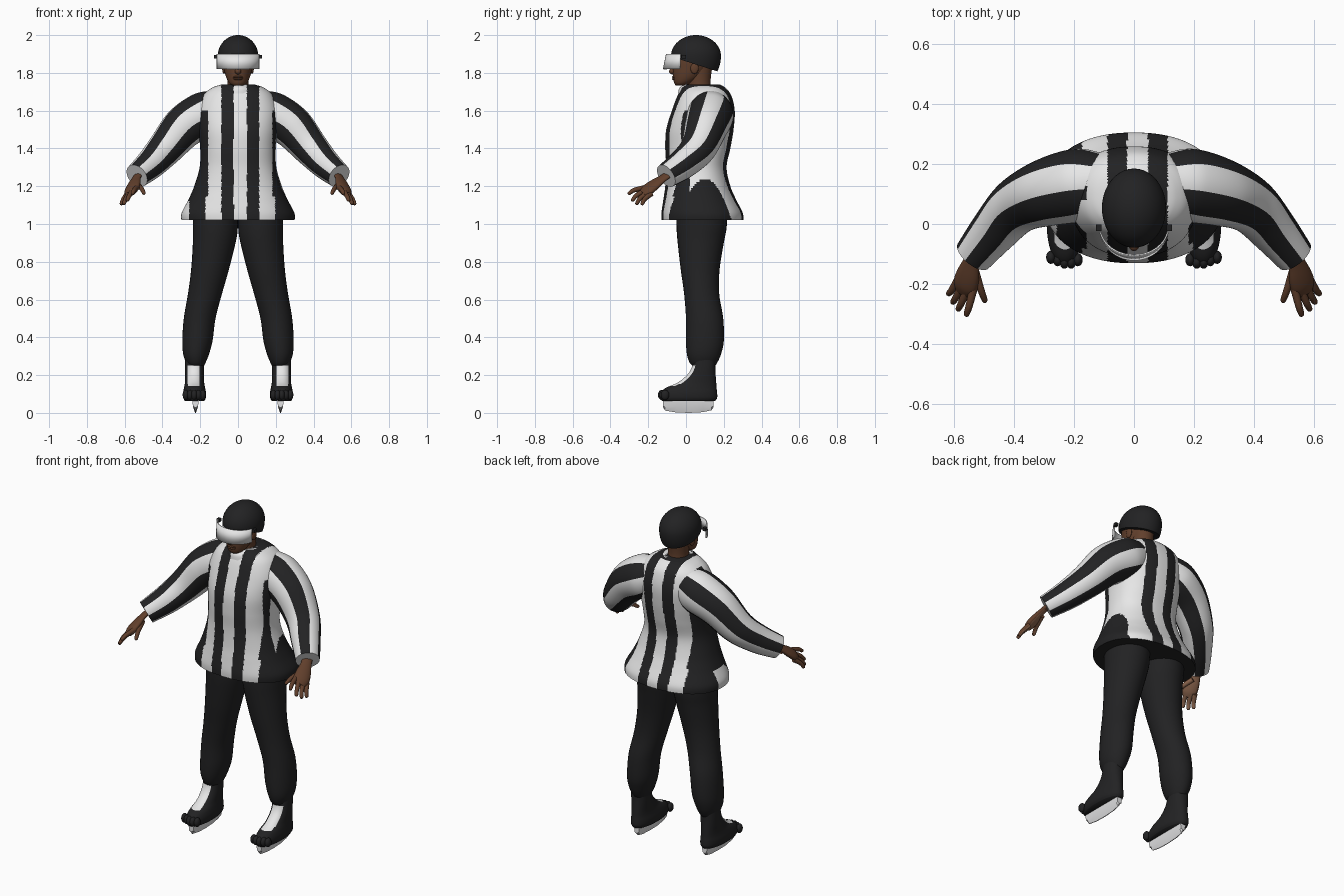
import bpy, bmesh, math
from mathutils import Vector

if "Cube" in bpy.data.objects:
    bpy.data.objects.remove(bpy.data.objects["Cube"])


def material(name, rgb, rough=0.7):
    m = bpy.data.materials.new(name)
    m.use_nodes = True
    m.diffuse_color = (*rgb, 1)
    node = m.node_tree.nodes["Principled BSDF"]
    node.inputs["Base Color"].default_value = (*rgb, 1)
    node.inputs["Roughness"].default_value = rough
    return m


BLACK = material("black cloth", (0.016, 0.016, 0.017))
WHITE = material("white cloth", (0.8, 0.8, 0.8))
SKIN = material("brown skin", (0.12, 0.05, 0.025))
PALM = material("light palm skin", (0.26, 0.13, 0.075))
STEEL = material("pale skate steel", (0.85, 0.85, 0.86))


def finish(name, bm, mats, smooth=40):
    bmesh.ops.recalc_face_normals(bm, faces=bm.faces)
    mesh = bpy.data.meshes.new(name)
    bm.to_mesh(mesh)
    bm.free()
    for m in mats:
        mesh.materials.append(m)
    ob = bpy.data.objects.new(name, mesh)
    bpy.context.collection.objects.link(ob)
    bpy.ops.object.select_all(action="DESELECT")
    ob.select_set(True)
    bpy.context.view_layer.objects.active = ob
    bpy.ops.object.shade_smooth_by_angle(angle=math.radians(smooth))
    return ob


def resample(frames, steps):
    """Smooth curve through the frames."""
    out, n = [], len(frames)
    for i in range(n - 1):
        a, b = frames[max(i - 1, 0)], frames[i]
        c, d = frames[i + 1], frames[min(i + 2, n - 1)]
        for k in range(steps):
            t = k / steps
            out.append([q + 0.5 * t * (r - p + t * (2 * p - 5 * q + 4 * r - s + t * (3 * (q - r) + s - p)))
                        for p, q, r, s in zip(a, b, c, d)])
    return out + [frames[-1]]


def skin_frames(name, frames, mats, seg=32, steps=5, power=2.0, side=1, rule=None, cap=0):
    """Loft rings given as centre, first axis, second axis (nine values)."""
    bm, rings = bmesh.new(), []
    for f in resample(frames, steps):
        c, u, v = Vector(f[:3]), Vector(f[3:6]), Vector(f[6:])
        ring = []
        for j in range(seg):
            a = 2 * math.pi * j / seg
            p = [math.copysign(abs(w) ** (2 / power), w) for w in (math.cos(a), math.sin(a))]
            co = c + u * p[0] + v * p[1]
            ring.append(bm.verts.new((co.x * side, co.y, co.z)))
        rings.append(ring)
    for r, q in zip(rings, rings[1:]):
        for j in range(seg):
            k = (j + 1) % seg
            face = bm.faces.new((r[j], r[k], q[k], q[j]))
            if rule:
                face.material_index = int(rule(face.calc_center_median(), 2 * math.pi * (j + 0.5) / seg))
    for end in (rings[0], rings[-1]):
        bm.faces.new(end).material_index = cap
    return finish(name, bm, mats, 60)


def stack(name, rows, mats, cx=0, **kw):
    """Loft level rings: height, centre x offset, half width, front y, back y."""
    frames = [(cx + x, (f + b) / 2, z, hx, 0, 0, 0, (b - f) / 2, 0) for z, x, hx, f, b in rows]
    return skin_frames(name, frames, mats, **kw)


def tube(name, points, mats, up, flat=1.0, **kw):
    """Loft along a path of (x, y, z, radius); up fixes the roll."""
    frames = []
    for i, p in enumerate(points):
        d = Vector(points[min(i + 1, len(points) - 1)][:3]) - Vector(points[max(i - 1, 0)][:3])
        d.normalize()
        v = (Vector(up) - d * d.dot(Vector(up))).normalized()
        frames.append((*p[:3], *(d.cross(v) * p[3]), *(v * p[3] * flat)))
    return skin_frames(name, frames, mats, **kw)


def ball(name, loc, size, mat):
    bm = bmesh.new()
    bmesh.ops.create_uvsphere(bm, u_segments=20, v_segments=12, radius=1)
    for v in bm.verts:
        v.co = Vector(loc) + Vector(a * b for a, b in zip(v.co, size))
    return finish(name, bm, [mat], 60)


# Striped shirt: narrow stripes front and back, uneven patches at the sides
def shirt_black(c, a):
    x = c.x - 0.012
    if abs(x) < 0.15:
        return 0.035 < abs(x) < 0.1
    if abs(x) < (0.185 if c.z < 1.15 else 0.17) or (c.z > 1.6 and c.y < 0.08):
        return False
    if x > 0:
        return c.y < 0.02 or c.z < 1.24 - 11 * (c.y - 0.1) ** 2
    return not (x < -0.27 and c.z < 1.12 and c.y < 0.12)


def sleeve_black(c, a):
    return math.cos(4 * (a - math.radians(38))) > 0


stack("shirt_body", [
    (1.02, 0, 0.30, -0.13, 0.305), (1.06, 0, 0.298, -0.13, 0.30), (1.13, 0, 0.262, -0.12, 0.265),
    (1.2, 0, 0.232, -0.11, 0.235), (1.3, 0, 0.203, -0.105, 0.215), (1.4, 0, 0.20, -0.11, 0.235),
    (1.5, 0, 0.21, -0.105, 0.252), (1.6, 0, 0.215, -0.075, 0.258), (1.68, 0, 0.185, -0.045, 0.24),
    (1.72, 0, 0.14, -0.02, 0.21), (1.738, 0, 0.09, 0.0, 0.18)],
    [WHITE, BLACK], seg=256, steps=8, power=2.25, rule=shirt_black, cap=1)
stack("shirt_collar", [(1.69, 0, 0.115, -0.042, 0.19), (1.72, 0, 0.098, -0.035, 0.175), (1.738, 0, 0.08, -0.01, 0.16)],
      [WHITE, BLACK], seg=128, rule=shirt_black)

# Head, neck and face
stack("neck", [(1.66, 0, 0.062, 0.02, 0.15), (1.74, 0, 0.055, 0.01, 0.13), (1.84, 0, 0.06, 0.0, 0.14)], [SKIN])
stack("head", [
    (1.732, 0, 0.025, -0.052, 0.0), (1.745, 0, 0.045, -0.062, 0.03), (1.775, 0, 0.062, -0.068, 0.08),
    (1.82, 0, 0.074, -0.07, 0.12), (1.88, 0, 0.08, -0.068, 0.14), (1.93, 0, 0.06, -0.04, 0.12)], [SKIN])
ball("nose", (0, -0.072, 1.808), (0.017, 0.018, 0.016), SKIN)
for i, z in enumerate((1.778, 1.768)):
    ball("lip_" + ("upper", "lower")[i], (0, -0.064, z), (0.026, 0.01, 0.006), SKIN)

# Helmet: dome with straight lower sides, trimmed along a sloping rim
bm = bmesh.new()
bmesh.ops.create_uvsphere(bm, u_segments=40, v_segments=28, radius=1)
for v in bm.verts:
    v.co = Vector((v.co.x * 0.107, 0.053 + v.co.y * 0.132, 1.89 + v.co.z * (0.11 if v.co.z > 0 else 0.16)))
bmesh.ops.bisect_plane(bm, geom=bm.verts[:] + bm.edges[:] + bm.faces[:], plane_co=(0, 0.05, 1.845),
                       plane_no=(0, 0.32, 1), clear_inner=True)
bmesh.ops.holes_fill(bm, edges=[e for e in bm.edges if e.is_boundary], sides=0)
finish("helmet", bm, [BLACK])

# Visor
bm = bmesh.new()
rows = []
for i in range(25):
    a = math.radians(-78 + 6.5 * i)
    rows.append([bm.verts.new((0.117 * math.sin(a), -0.008 - r * math.cos(a), z))
                 for r, z in ((0.114, 1.82), (0.098, 1.9))])
for p, q in zip(rows, rows[1:]):
    bm.faces.new((p[0], q[0], q[1], p[1]))
visor = finish("visor", bm, [WHITE])
shell = visor.modifiers.new("thickness", "SOLIDIFY")
shell.thickness = 0.005


# Skate blade: steep-sided holder narrowing to an edge, curved along its length
def blade(name, x):
    bm = bmesh.new()
    sections = []
    for y, low in ((-0.122, 0.03), (-0.11, 0.012), (-0.05, 0.002), (0.02, 0), (0.09, 0.004), (0.135, 0.014), (0.146, 0.03)):
        half = ((0.018, 0.068), (0.013, max(0.032, low + 0.004)), (0.002, low))
        outline = [(-w, z) for w, z in half] + [(w, z) for w, z in reversed(half)]
        sections.append([bm.verts.new((x + w, y, z)) for w, z in outline])
    for p, q in zip(sections, sections[1:]):
        for j in range(6):
            bm.faces.new((p[j], p[(j + 1) % 6], q[(j + 1) % 6], q[j]))
    bm.faces.new(sections[0])
    bm.faces.new(sections[-1])
    finish(name, bm, [STEEL], 20)


# Paired parts
for s, tag in ((1, "left_"), (-1, "right_")):
    tube(tag + "sleeve", [
        (0.10, 0.135, 1.615, 0.1), (0.18, 0.13, 1.578, 0.122), (0.29, 0.105, 1.51, 0.113), (0.39, 0.06, 1.395, 0.094),
        (0.465, -0.02, 1.315, 0.08), (0.535, -0.105, 1.255, 0.066)],
        [WHITE, BLACK], (0.5, 0.3, 0.8), seg=128, steps=10, side=s, rule=sleeve_black)

    # Hand: flat palm, four fingers and a thumb
    tube(tag + "palm", [
        (0.52, -0.08, 1.27, 0.03), (0.54, -0.125, 1.24, 0.03), (0.553, -0.17, 1.207, 0.042),
        (0.563, -0.205, 1.18, 0.044), (0.57, -0.228, 1.16, 0.03)],
        [SKIN, PALM], (0.5, -0.35, 0.7), flat=0.5, seg=24, side=s,
        rule=lambda c, a: math.pi * 1.15 < a < math.pi * 1.85 and c.z < 1.23)
    fingers = {"index": ((0.537, -0.222, 1.19), (0.56, -0.308, 1.16)),
               "middle": ((0.558, -0.219, 1.174), (0.588, -0.289, 1.122)),
               "ring": ((0.576, -0.208, 1.16), (0.606, -0.265, 1.104)),
               "little": ((0.59, -0.19, 1.153), (0.62, -0.236, 1.102)),
               "thumb": ((0.53, -0.155, 1.207), (0.495, -0.262, 1.16))}
    for key, (p, q) in fingers.items():
        a, b = Vector(p), Vector(q)
        bend = a.lerp(b, 0.55) + Vector((0, -0.004, 0.006))
        tube(tag + key + "_finger", [(*a.lerp(b, -0.15), 0.014), (*bend, 0.012), (*a.lerp(b, 0.92), 0.0095), (*b, 0.003)],
             [SKIN, PALM], (0.5, -0.35, 0.7), seg=12, side=s, rule=lambda c, a: math.pi * 1.2 < a < math.pi * 1.8)

    # Trouser leg gathered at the ankle
    stack(tag + "trouser_leg", [
        (0.245, 0.223, 0.04, 0.04, 0.15), (0.265, 0.223, 0.051, 0.02, 0.165), (0.31, 0.222, 0.068, 0.005, 0.185),
        (0.38, 0.215, 0.08, 0.0, 0.2), (0.5, 0.203, 0.084, 0.0, 0.197), (0.63, 0.175, 0.09, -0.01, 0.176),
        (0.76, 0.148, 0.1, -0.028, 0.178), (0.9, 0.126, 0.113, -0.044, 0.2), (0.98, 0.12, 0.119, -0.05, 0.215),
        (1.08, 0.12, 0.118, -0.05, 0.22)], [BLACK], side=s)

    # Boot with a white tongue, bumpy toe cap and blade
    stack(tag + "boot", [
        (0.064, 0, 0.052, -0.128, 0.155), (0.08, 0, 0.06, -0.138, 0.165), (0.105, 0, 0.061, -0.135, 0.165),
        (0.132, 0, 0.056, -0.108, 0.162), (0.16, 0, 0.051, -0.045, 0.16), (0.2, 0, 0.05, 0.005, 0.157),
        (0.24, 0, 0.05, 0.03, 0.155), (0.29, 0, 0.05, 0.04, 0.155)],
        [BLACK, WHITE], cx=0.23, seg=64, side=s, power=2.2,
        rule=lambda c, a: 0.145 < c.z < 0.25 and c.y < 0.06 and abs(abs(c.x) - 0.235) < 0.031)
    for i in range(5):
        ball(tag + "toe_bump", (s * (0.187 + 0.0225 * i), -0.115 - 0.008 * (2 - abs(i - 1.5)), 0.095),
             (0.016, 0.022, 0.027), BLACK)
    blade(tag + "skate_blade", s * 0.225)

    # Ear and visor clip
    ball(tag + "ear", (s * 0.074, 0.045, 1.825), (0.01, 0.022, 0.03), SKIN)
    bm = bmesh.new()
    bmesh.ops.create_cube(bm, size=1)
    for v in bm.verts:
        v.co = Vector((s * 0.118 + v.co.x * 0.018, -0.012 + v.co.y * 0.022, 1.885 + v.co.z * 0.018))
    finish(tag + "visor_clip", bm, [BLACK])
